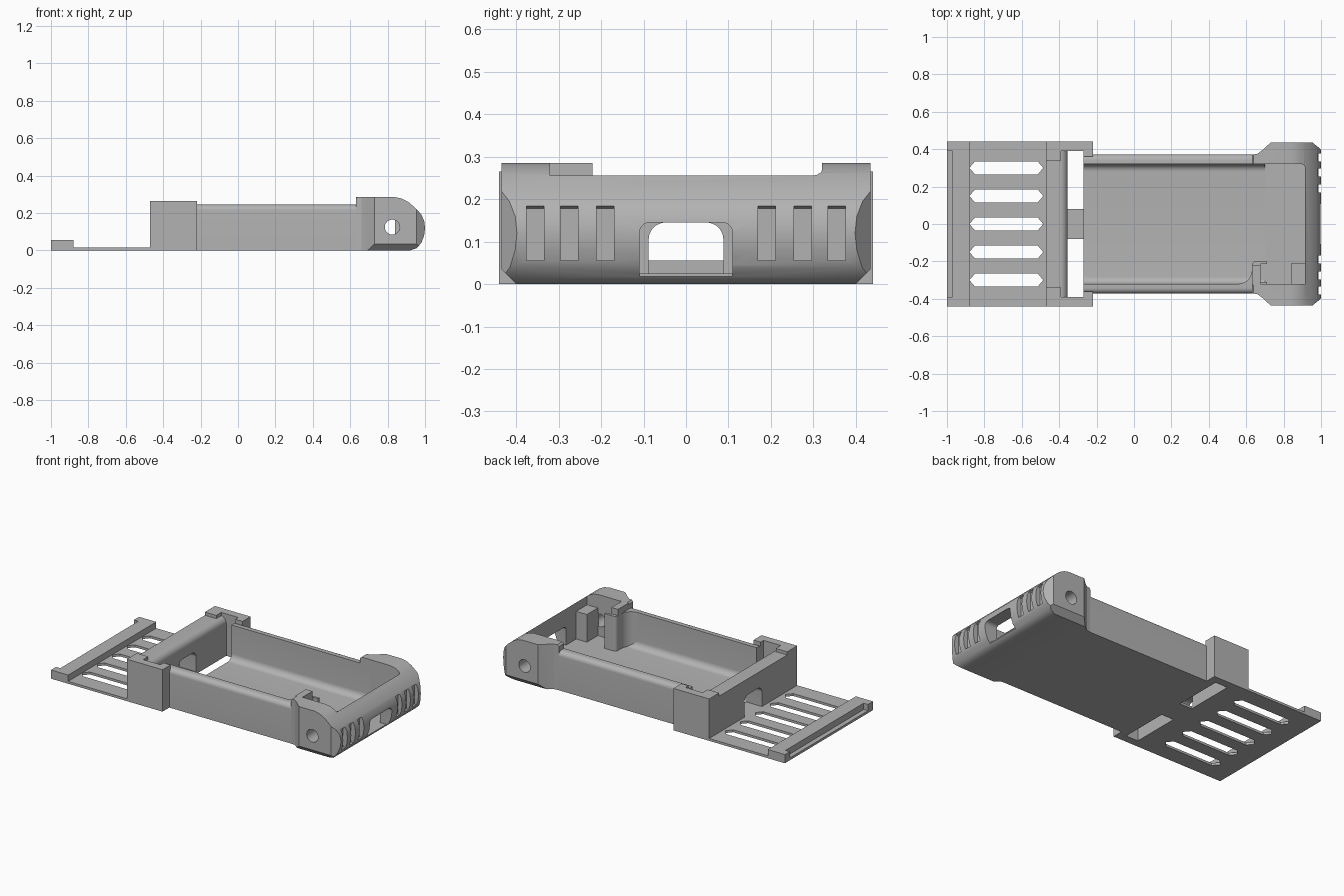
import bpy, bmesh, math
from mathutils import Vector

if "Cube" in bpy.data.objects:
    bpy.data.objects.remove(bpy.data.objects["Cube"], do_unlink=True)

grey = bpy.data.materials.new("plain grey")
grey.use_nodes = True
grey.diffuse_color = (0.45, 0.45, 0.45, 1)
grey.node_tree.nodes["Principled BSDF"].inputs["Base Color"].default_value = (0.45, 0.45, 0.45, 1)


def prism(name, points, axis, lo, hi):
    """Extrude a 2D outline along an axis (x: yz outline, y: xz, z: xy)."""
    place = {"x": lambda a, b, t: (t, a, b), "y": lambda a, b, t: (a, t, b),
             "z": lambda a, b, t: (a, b, t)}[axis]
    bm = bmesh.new()
    face = bm.faces.new([bm.verts.new(place(a, b, lo)) for a, b in points])
    grown = bmesh.ops.extrude_face_region(bm, geom=[face])["geom"]
    moved = [v for v in grown if isinstance(v, bmesh.types.BMVert)]
    bmesh.ops.translate(bm, verts=moved, vec=Vector(place(0, 0, hi - lo)))
    bmesh.ops.recalc_face_normals(bm, faces=bm.faces)
    mesh = bpy.data.meshes.new(name)
    bm.to_mesh(mesh)
    bm.free()
    mesh.materials.append(grey)
    obj = bpy.data.objects.new(name, mesh)
    bpy.context.collection.objects.link(obj)
    return obj


def box(name, x0, x1, y0, y1, z0, z1):
    return prism(name, [(x0, y0), (x1, y0), (x1, y1), (x0, y1)], "z", z0, z1)


def arc(cx, cy, r, start, end, steps=8):
    angles = [math.radians(start + (end - start) * i / steps) for i in range(steps + 1)]
    return [(cx + r * math.cos(a), cy + r * math.sin(a)) for a in angles]


def combine(obj, tools, operation="DIFFERENCE"):
    """Apply a boolean with each tool, then discard the tools."""
    for tool in tools:
        mod = obj.modifiers.new("cut", "BOOLEAN")
        mod.operation, mod.object, mod.solver = operation, tool, "EXACT"
    bpy.context.view_layer.update()
    graph = bpy.context.evaluated_depsgraph_get()
    mesh = bpy.data.meshes.new_from_object(obj.evaluated_get(graph))
    obj.modifiers.clear()
    obj.data = mesh
    for tool in tools:
        bpy.data.objects.remove(tool, do_unlink=True)


def smooth(obj):
    bpy.ops.object.select_all(action="DESELECT")
    obj.select_set(True)
    bpy.context.view_layer.objects.active = obj
    bpy.ops.object.shade_smooth_by_angle(angle=math.radians(30))


# Slotted end plate with the two openings beside the bridge
plate = box("slotted_plate", -1, -0.27, -0.44, 0.44, 0, 0.015)
cuts = []
for i in range(-2, 3):
    y = i * 0.15
    cuts.append(prism("slot", [(-0.88, y), (-0.85, y - 0.035), (-0.515, y - 0.035), (-0.485, y),
                               (-0.515, y + 0.035), (-0.85, y + 0.035)], "z", -0.1, 0.1))
for s in (-1, 1):
    cuts.append(box("opening", -0.355, -0.2, min(s * 0.08, s * 0.39), max(s * 0.08, s * 0.39), -0.1, 0.1))
combine(plate, cuts)

# End rail, corner blocks and side posts
box("end_rail", -0.97, -0.88, -0.39, 0.39, 0, 0.055)
for side, s in (("left", 1), ("right", -1)):
    def span(a, b):
        return sorted((s * a, s * b))
    box(side + "_corner_block", -1, -0.88, *span(0.39, 0.44), 0, 0.055)
    box(side + "_post", -0.47, -0.22, *span(0.39, 0.44), 0, 0.265)
    box(side + "_post_tab", -0.47, -0.39, *span(0.34, 0.39), 0, 0.265)
    box(side + "_post_return", -0.27, -0.22, *span(0.36, 0.39), 0, 0.265)

# Cross bar with a rounded top edge and an arch
bar = prism("cross_bar", [(-0.47, 0), (-0.355, 0)] + arc(-0.395, 0.205, 0.04, 0, 90)
            + [(-0.47, 0.245)], "y", -0.39, 0.39)
arch = [(-0.088, 0.015), (0.088, 0.015)] + arc(0.048, 0.105, 0.04, 0, 90) + arc(-0.048, 0.105, 0.04, 90, 180)
combine(bar, [prism("arch", arch, "x", -0.6, -0.2)])
smooth(bar)

# Tray: U-shaped section with rounded rims and floor fillets
half = ([(0.372, 0)] + arc(0.342, 0.215, 0.03, 0, 90) + [(0.32, 0.245)]
        + arc(0.28, 0.065, 0.04, 0, -90))
tray = prism("tray", half + [(-y, z) for y, z in reversed(half)], "x", -0.27, 0.7)
smooth(tray)

# Head: side profile trimmed by its plan and end outlines
profile = [(0.63, 0), (0.92, 0), (0.955, 0.012), (0.98, 0.04), (0.995, 0.08), (1, 0.12),
           (0.995, 0.16), (0.978, 0.195), (0.945, 0.23), (0.91, 0.26), (0.875, 0.278),
           (0.84, 0.285), (0.64, 0.285), (0.63, 0.275)]
head = prism("head", profile, "y", -0.435, 0.435)
plan = [(0.62, 0.37), (0.66, 0.375), (0.69, 0.398), (0.73, 0.435), (0.955, 0.435), (1.01, 0.39)]
section = [(0.4, -0.01), (0.4, 0), (0.435, 0.035), (0.44, 0.3)]
combine(head, [prism("trim", pts + [(a, -b) if ax == "z" else (-a, b) for a, b in reversed(pts)], ax, lo, hi)
               for pts, ax, lo, hi in ((plan, "z", -0.1, 0.4), (section, "x", 0.5, 1.1))], "INTERSECT")

# Hollow, cable opening, pivot holes and grip notches
well = ([(0.5, -0.32), (0.915, -0.32)] + arc(0.895, 0.3, 0.02, 0, 90, 4) + [(0.5, 0.32)])
door = [(-0.11, 0.025), (0.11, 0.025)] + arc(0.085, 0.12, 0.025, 0, 90) + arc(-0.085, 0.12, 0.025, 90, 180)
cuts = [prism("well", well, "z", 0.025, 0.5),
        prism("door", door, "x", 0.85, 1.2),
        box("sill", 0.96, 1.2, -0.11, 0.11, -0.1, 0.06),
        prism("pivot_hole", arc(0.825, 0.125, 0.04, 0, 345, 23), "y", -0.6, 0.6)]
for y in (0.19, 0.275, 0.355):
    for s in (-1, 1):
        cuts.append(prism("notch", [(0.97, 0.055), (1.1, 0.055), (1.1, 0.24), (0.97, 0.178)], "y",
                          s * y - 0.021, s * y + 0.021))
combine(head, cuts)
smooth(head)

# Inner retaining blocks beside the right ear
inner = prism("retaining_block", [(0.56, -0.325), (0.71, -0.325), (0.71, -0.20), (0.65, -0.20)]
              + arc(0.65, -0.22, 0.02, 90, 180, 4) + arc(0.56, -0.25, 0.07, 0, -90, 6), "z", 0.02, 0.245)
combine(inner, [box("pocket", 0.675, 0.8, -0.31, -0.215, 0.03, 0.5)])
smooth(inner)
box("retaining_block_top", 0.63, 0.675, -0.325, -0.22, 0.2, 0.285)
box("rear_stop", 0.84, 0.92, -0.325, -0.21, 0.02, 0.2)
